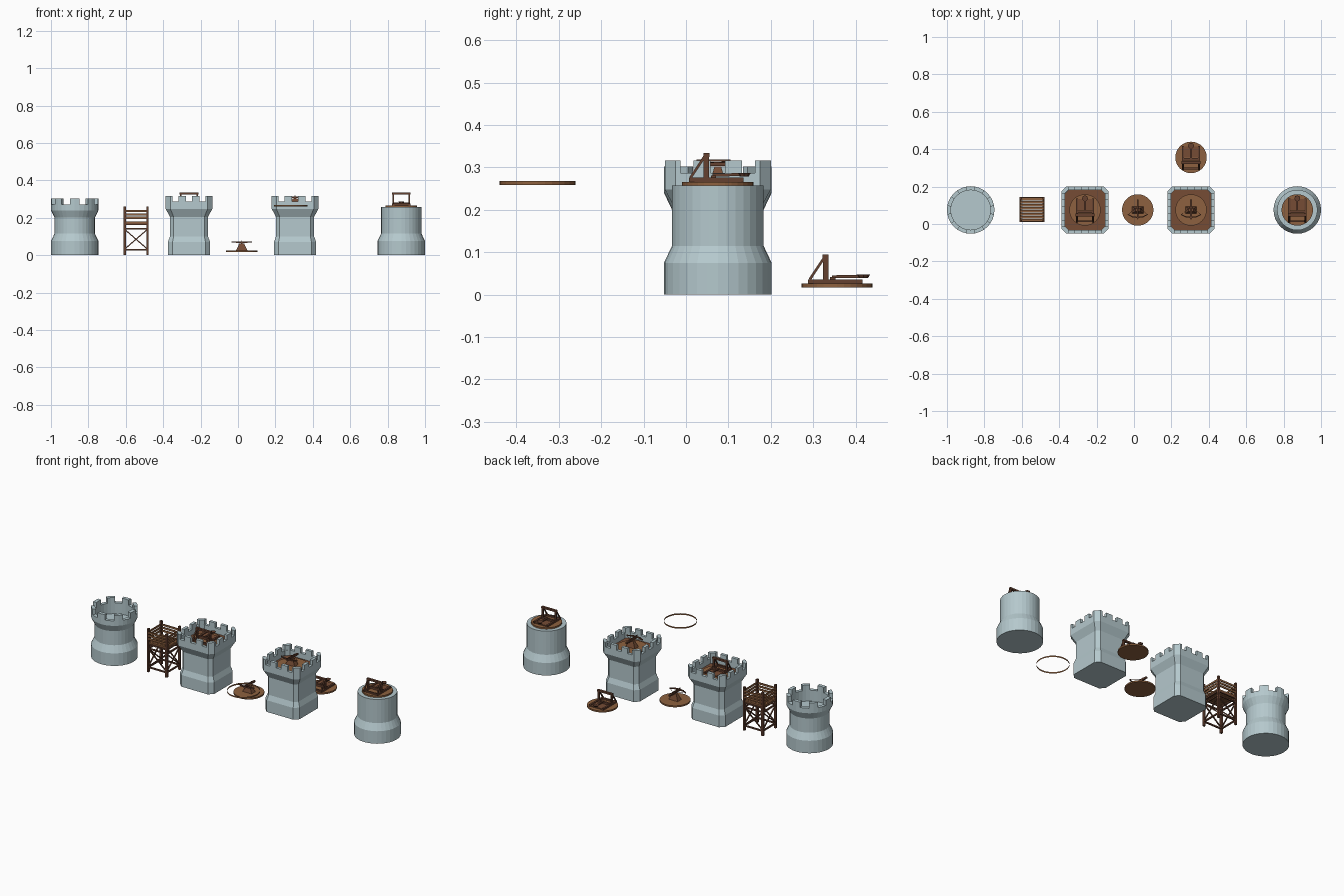
import bpy, bmesh, math
from mathutils import Vector, Matrix

if "Cube" in bpy.data.objects:
    bpy.data.objects.remove(bpy.data.objects["Cube"])


def material(name, rgb):
    m = bpy.data.materials.new(name)
    m.diffuse_color = (*rgb, 1)
    m.use_nodes = True
    m.node_tree.nodes["Principled BSDF"].inputs["Base Color"].default_value = m.diffuse_color
    return m


STONE = material("pale_stone", (0.46, 0.58, 0.61))
PLANK = material("plank_wood", (0.27, 0.12, 0.05))
FLOOR = material("floor_wood", (0.18, 0.073, 0.036))
BEAM = material("dark_beam_wood", (0.13, 0.053, 0.03))


def finish(bm, name, mat, loc=(0, 0, 0)):
    bmesh.ops.recalc_face_normals(bm, faces=bm.faces)
    me = bpy.data.meshes.new(name)
    bm.to_mesh(me)
    bm.free()
    me.materials.append(mat)
    ob = bpy.data.objects.new(name, me)
    ob.location = loc
    bpy.context.collection.objects.link(ob)
    return ob


def loft(bm, rings, caps=True):
    vs = [[bm.verts.new(p) for p in r] for r in rings]
    n = len(vs[0])
    for a, b in zip(vs, vs[1:]):
        for i in range(n):
            bm.faces.new((a[i], a[(i + 1) % n], b[(i + 1) % n], b[i]))
    if caps:
        bm.faces.new(vs[0][::-1])
        bm.faces.new(vs[-1])


def prism(bm, pts, z0, z1):
    loft(bm, [[(x, y, z) for x, y in pts] for z in (z0, z1)])


def beam(bm, a, b, w, h=None):
    """Square bar running from a to b, w wide and h deep."""
    a, b = Vector(a), Vector(b)
    d = b - a
    up = Vector((0, 0, 1)) if abs(d.normalized().z) < 0.99 else Vector((0, 1, 0))
    s = d.cross(up).normalized()
    u = d.cross(s).normalized()
    rot = Matrix((s, -u, d.normalized())).transposed().to_4x4()
    m = Matrix.Translation((a + b) / 2) @ rot @ Matrix.Diagonal((w, h or w, d.length, 1))
    bmesh.ops.create_cube(bm, size=1, matrix=m)


def circle(r, z, n=32):
    return [(r * math.cos(math.tau * i / n), r * math.sin(math.tau * i / n), z) for i in range(n)]


def octagon(h, z, c=0.025):
    k = h - c
    return [(h, -k, z), (h, k, z), (k, h, z), (-k, h, z), (-h, k, z), (-h, -k, z), (-k, -h, z), (k, -h, z)]


def round_tower(x, y, battlements):
    bm = bmesh.new()
    prof = [(0.127, 0), (0.127, 0.075), (0.108, 0.115)]
    if battlements:
        prof += [(0.108, 0.2), (0.127, 0.24), (0.127, 0.27), (0.106, 0.27), (0.106, 0.205)]
    else:
        prof += [(0.108, 0.257)]
    loft(bm, [circle(r, z) for r, z in prof])
    if battlements:
        out, inn = circle(0.127, 0), circle(0.106, 0)
        for k in range(8):   # merlons, one centred on each axis and diagonal
            ids = [(4 * k + j) % 32 for j in (-1, 0, 1)]
            pts = [out[i][:2] for i in ids] + [inn[i][:2] for i in ids[::-1]]
            prism(bm, pts, 0.27, 0.302)
    finish(bm, "round_tower", STONE, (x, y, 0))


def square_tower(x, y):
    bm = bmesh.new()
    prof = [(0.113, 0), (0.113, 0.07), (0.102, 0.1), (0.102, 0.205), (0.125, 0.248),
            (0.125, 0.287), (0.107, 0.287), (0.107, 0.245)]
    loft(bm, [octagon(h, z, 0.025 if h > 0.11 else 0.02) for h, z in prof])
    h, i, g, c, d = 0.125, 0.107, 0.088, 0.1, 0.087
    corner = [(h, g), (h, c), (c, h), (g, h), (g, i), (i, g)]
    for q in range(4):   # chamfered corner merlons and two between them
        rot = Matrix.Rotation(q * math.pi / 2, 2)
        turn = lambda pts: [tuple(rot @ Vector(p)) for p in pts]
        prism(bm, turn(corner), 0.287, 0.316)
        for m in (-0.037, 0.037):
            prism(bm, turn([(i, m - 0.02), (h, m - 0.02), (h, m + 0.02), (i, m + 0.02)]), 0.287, 0.316)
    finish(bm, "square_tower", STONE, (x, y, 0))
    bm = bmesh.new()
    loft(bm, [octagon(0.107, z, 0.02) for z in (0.244, 0.255)])
    finish(bm, "tower_floor", FLOOR, (x, y, 0))


def turntable(x, y, z, r=0.084):
    bm = bmesh.new()
    loft(bm, [circle(r, 0), circle(r, 0.009)])
    finish(bm, "turntable", PLANK, (x, y, z))


def catapult(x, y, z):
    turntable(x, y, z)
    loc = (x, y, z + 0.009)
    bm = bmesh.new()
    for s in (-0.043, 0.043):    # side rails, posts and braces
        beam(bm, (s, -0.068, 0.005), (s, 0.06, 0.005), 0.011, 0.01)
        beam(bm, (s, -0.027, 0.005), (s, -0.027, 0.068), 0.008, 0.013)
        beam(bm, (s, -0.064, 0.01), (s, -0.029, 0.063), 0.007, 0.006)
    beam(bm, (-0.05, -0.027, 0.063), (0.05, -0.027, 0.063), 0.014, 0.01)
    beam(bm, (-0.043, -0.06, 0.005), (0.043, -0.06, 0.005), 0.01, 0.009)
    beam(bm, (-0.043, -0.01, 0.009), (0.043, -0.01, 0.009), 0.012, 0.012)
    finish(bm, "catapult_frame", BEAM, loc)
    bm = bmesh.new()
    beam(bm, (0, -0.012, 0.016), (0, 0.055, 0.017), 0.01, 0.007)
    bmesh.ops.create_cone(bm, cap_ends=True, segments=8, radius1=0.011, radius2=0.016, depth=0.008,
                          matrix=Matrix.Translation((0, 0.062, 0.017)))
    finish(bm, "catapult_arm", BEAM, loc)
    bm = bmesh.new()
    beam(bm, (0, 0.0, 0.003), (0, 0.058, 0.003), 0.076, 0.006)
    finish(bm, "catapult_deck", FLOOR, loc)


def ballista(x, y, z):
    turntable(x, y, z)
    loc = (x, y, z + 0.009)
    bm = bmesh.new()
    loft(bm, [[(sx * w, sy * w * 0.6, h) for sx, sy in ((-1, -1), (1, -1), (1, 1), (-1, 1))]
              for w, h in ((0.03, 0), (0.013, 0.036))])
    finish(bm, "ballista_stand", FLOOR, loc)
    bm = bmesh.new()
    beam(bm, (0, -0.045, 0.042), (0, 0.055, 0.042), 0.01, 0.01)
    for s in (-1, 1):    # bow limbs and string
        beam(bm, (0, -0.04, 0.044), (s * 0.03, -0.036, 0.044), 0.006, 0.008)
        beam(bm, (s * 0.028, -0.037, 0.044), (s * 0.053, -0.024, 0.044), 0.005, 0.006)
        beam(bm, (s * 0.052, -0.025, 0.045), (0, 0.02, 0.047), 0.0015)
    beam(bm, (0, -0.05, 0.05), (0, 0.03, 0.05), 0.004)
    finish(bm, "ballista_bow", BEAM, loc)


def watch_platform(x, y):
    bm, rails = bmesh.new(), bmesh.new()
    k = 0.061
    for q in range(4):
        rot = Matrix.Rotation(q * math.pi / 2, 3, 'Z')
        P = lambda a, z, o=k: rot @ Vector((a, -o, z))
        beam(bm, P(-k, 0), P(-k, 0.26), 0.012)
        for z in (0.028, 0.14, 0.165):
            beam(bm, P(-k, z), P(k, z), 0.008)
        for s in (-1, 1):    # crossed braces
            beam(bm, P(-s * k, 0.032), P(s * k, 0.138), 0.006)
        for z in (0.2, 0.218, 0.236):
            beam(rails, P(-k, z, 0.064), P(k, z, 0.064), 0.005, 0.011)
    finish(bm, "platform_frame", BEAM, (x, y, 0))
    finish(rails, "platform_rails", PLANK, (x, y, 0))
    bm = bmesh.new()
    for i in range(8):
        yy = -0.056 + i * 0.016
        beam(bm, (-0.066, yy, 0.175), (0.066, yy, 0.175), 0.013, 0.009)
    finish(bm, "platform_planks", PLANK, (x, y, 0))


Y = 0.075
round_tower(-0.873, Y, True)
watch_platform(-0.545, Y + 0.002)
square_tower(-0.262, Y)
catapult(-0.262, Y, 0.257)
ballista(0.02, Y, 0.017)
square_tower(0.305, Y)
ballista(0.305, Y, 0.257)
catapult(0.305, 0.356, 0.017)
round_tower(0.873, Y, False)
catapult(0.873, Y, 0.257)

# loose open hoop in front of the right square tower
bm = bmesh.new()
loft(bm, [circle(0.09, 0), circle(0.09, 0.009)], caps=False)
finish(bm, "loose_hoop", PLANK, (0.282, -0.35, 0.259))
